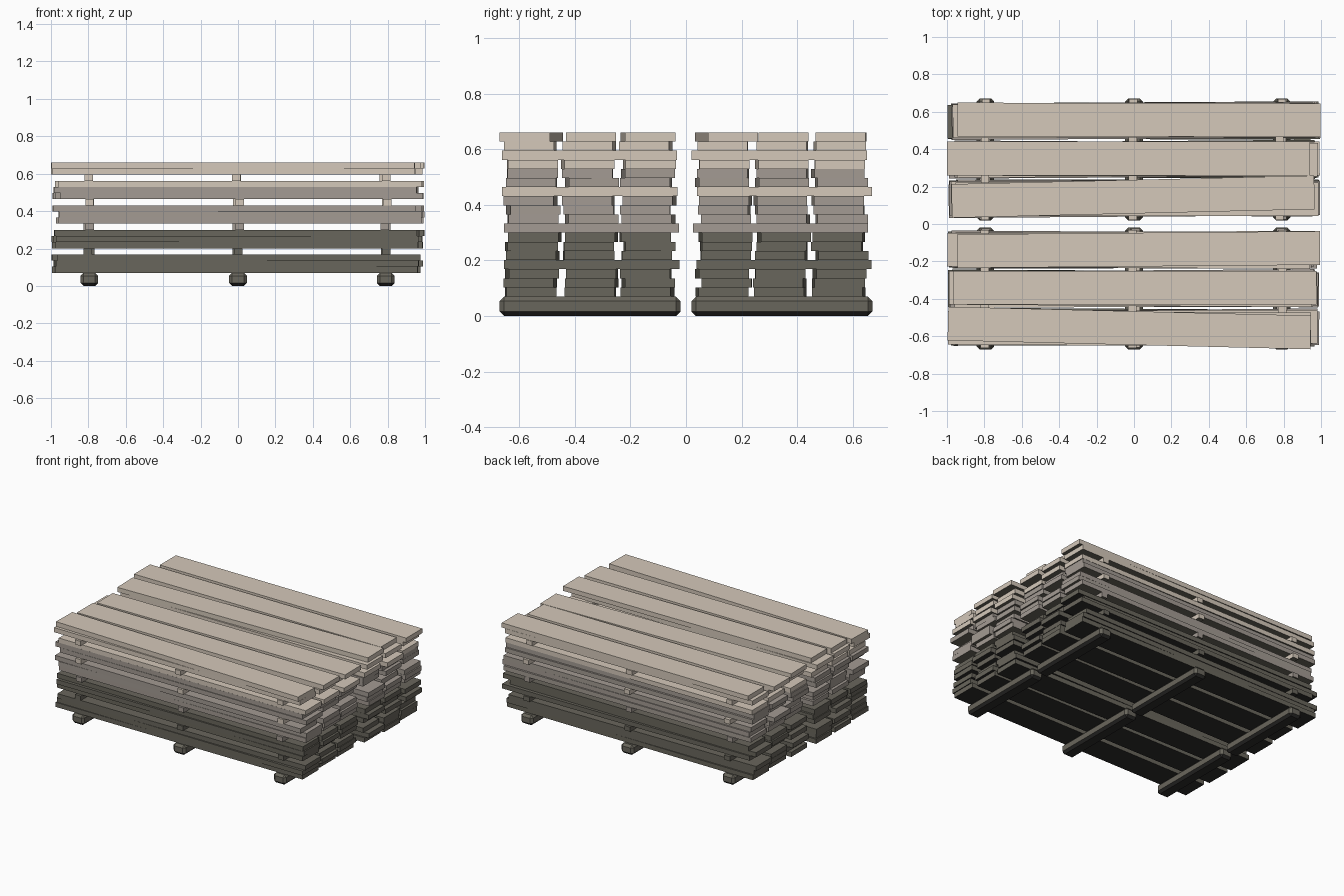
import bpy, bmesh, math, random
from mathutils import Matrix

if "Cube" in bpy.data.objects:
    bpy.data.objects.remove(bpy.data.objects["Cube"])

random.seed(7)


def material(name, rgb):
    m = bpy.data.materials.new(name)
    m.diffuse_color = (*rgb, 1)
    m.use_nodes = True
    m.node_tree.nodes["Principled BSDF"].inputs["Base Color"].default_value = m.diffuse_color
    return m


black = material("damp black wood", (0.027, 0.026, 0.024))
dark = material("dark weathered wood", (0.141, 0.133, 0.107))
mid = material("grey brown wood", (0.367, 0.328, 0.292))
light = material("pale wood", (0.66, 0.58, 0.49))
UNDER = {dark: black, mid: dark, light: dark}   # stained undersides


def box_mesh(name, size, mat, bevel=0.0):
    me = bpy.data.meshes.new(name)
    bm = bmesh.new()
    bmesh.ops.create_cube(bm, size=1, matrix=Matrix.Diagonal((*size, 1)))
    if bevel:
        bmesh.ops.bevel(bm, geom=bm.edges[:], offset=bevel, segments=1, affect='EDGES')
    bm.normal_update()
    for f in bm.faces:
        f.material_index = 1 if f.normal.z < -0.3 else 0
    bm.to_mesh(me)
    bm.free()
    me.materials.append(mat)
    me.materials.append(UNDER[mat])
    return me


def place(name, mesh, loc, angle=0.0):
    ob = bpy.data.objects.new(name, mesh)
    ob.location = loc
    ob.rotation_euler.z = math.radians(angle)
    bpy.context.collection.objects.link(ob)
    return ob


T = 0.0328                      # thickness of one layer
BASE = 0.07                     # top of the ground runners
STACK_Y = (-0.345, 0.345)
CROSS_X = (-0.795, 0.0, 0.79)
COLUMNS = (-0.207, 0.0, 0.207)

plank_mesh = {m: box_mesh("plank", (1.94, 0.18, T), m) for m in (dark, mid, light)}
spacer_mesh = {m: box_mesh("spacer", (0.045, 0.63, T), m) for m in (dark, mid, light)}
runner_mesh = box_mesh("runner", (0.095, 0.65, BASE), dark, 0.016)

# Top planks, front to back: x, y, angle in degrees
TOP = [(-0.025, -0.556, -1.4), (0.005, -0.341, 0.0), (0.025, -0.137, 0.5),
       (-0.005, 0.146, 1.35), (-0.03, 0.35, 0.0), (0.027, 0.557, -0.1)]

for s, sy in enumerate(STACK_Y):
    # Ground runners
    for x in CROSS_X:
        place("runner", runner_mesh, (x, sy, BASE / 2))
    # Alternating plank layers and cross spacers
    for level in range(18):
        z = BASE + T * (level + 0.5)
        if level % 4 == 3:
            mat = dark if level < 7 else mid if level < 11 else light
            dy = random.uniform(-0.01, 0.01)
            for x in CROSS_X:
                place("spacer", spacer_mesh[mat],
                      (x + random.uniform(-0.012, 0.012), sy + dy, z))
            continue
        mat = dark if level < 7 else mid if level < 14 else light
        for c, cy in enumerate(COLUMNS):
            if level == 17:
                x, y, a = TOP[s * 3 + c]
            else:
                x = random.uniform(-0.028, 0.028)
                y = sy + cy + random.uniform(-0.009, 0.009)
                a = random.uniform(-0.45, 0.45)
            place("plank", plank_mesh[mat], (x, y, z), a)
